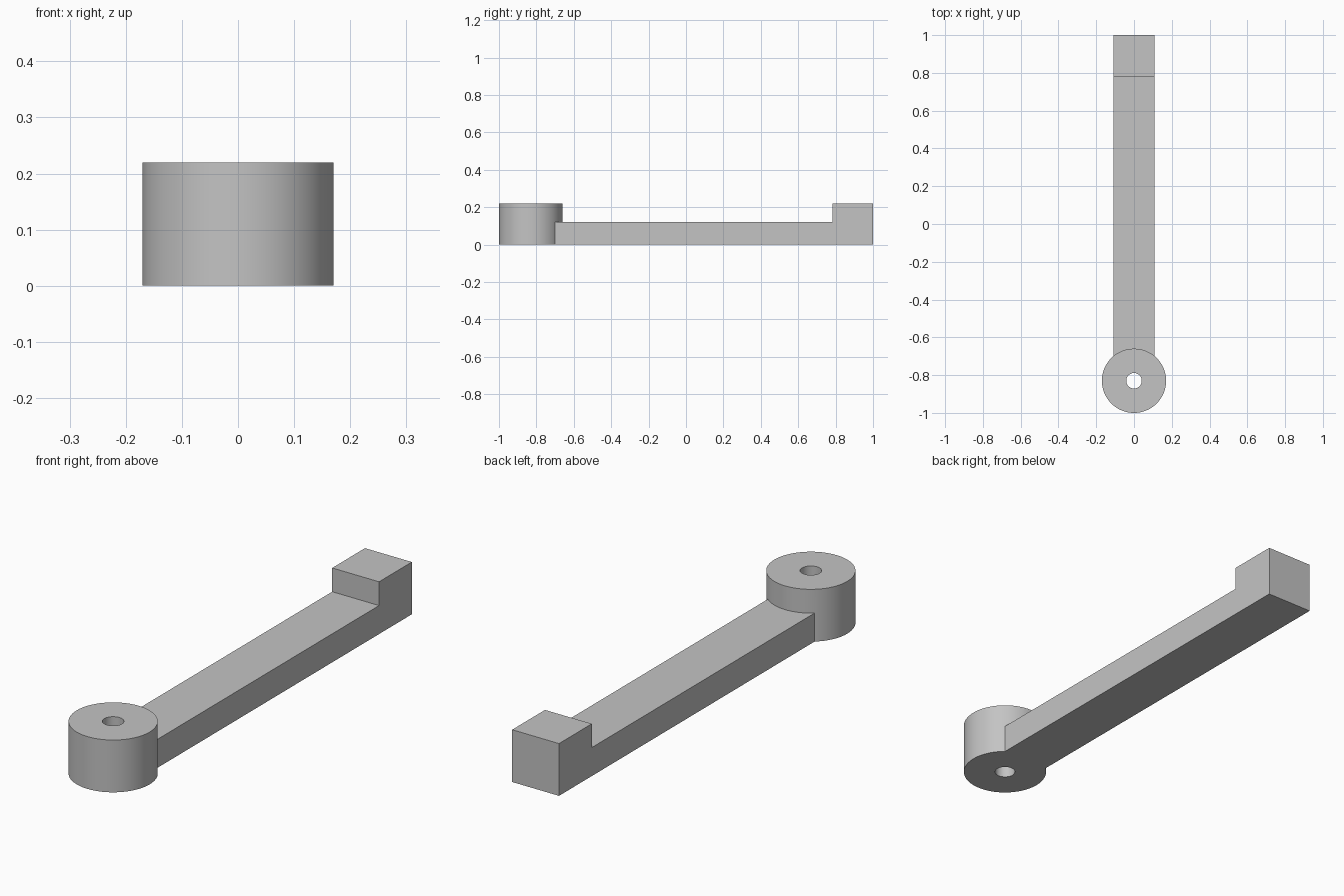
import bpy
import bmesh
import math

cube = bpy.data.objects.get("Cube")
if cube:
    bpy.data.objects.remove(cube, do_unlink=True)

HALF_WIDTH = 0.109
HUB_Y, HUB_RADIUS, HOLE_RADIUS = -0.83, 0.17, 0.041
ARM_TOP, TOP = 0.12, 0.22
BLOCK_Y = 0.782

grey = bpy.data.materials.new("plain grey")
grey.use_nodes = True
colour = (0.55, 0.55, 0.55, 1)
grey.diffuse_color = colour
grey.node_tree.nodes["Principled BSDF"].inputs["Base Color"].default_value = colour


def finish(name, bm):
    bmesh.ops.recalc_face_normals(bm, faces=bm.faces)
    mesh = bpy.data.meshes.new(name)
    bm.to_mesh(mesh)
    bm.free()
    mesh.materials.append(grey)
    obj = bpy.data.objects.new(name, mesh)
    bpy.context.collection.objects.link(obj)
    return obj


def extrude(name, outline, direction):
    """Solid made by sweeping a closed outline along a direction."""
    bm = bmesh.new()
    face = bm.faces.new([bm.verts.new(p) for p in outline])
    swept = bmesh.ops.extrude_face_region(bm, geom=[face])["geom"]
    verts = [v for v in swept if isinstance(v, bmesh.types.BMVert)]
    bmesh.ops.translate(bm, verts=verts, vec=direction)
    return finish(name, bm)


def cylinder(name, radius, bottom, top, sides=96):
    ring = [2 * math.pi * i / sides for i in range(sides)]
    outline = [(radius * math.cos(a), HUB_Y + radius * math.sin(a), bottom)
               for a in ring]
    return extrude(name, outline, (0, 0, top - bottom))


def combine(obj, tool, operation):
    """Apply a boolean and discard the tool object."""
    bpy.context.view_layer.objects.active = obj
    mod = obj.modifiers.new(operation.lower(), "BOOLEAN")
    mod.operation, mod.solver, mod.object = operation, "EXACT", tool
    bpy.ops.object.modifier_apply(modifier=mod.name)
    bpy.data.objects.remove(tool, do_unlink=True)


# Arm with the raised block at its far end, from a side profile
profile = [(HUB_Y, 0), (1, 0), (1, TOP), (BLOCK_Y, TOP),
           (BLOCK_Y, ARM_TOP), (HUB_Y, ARM_TOP)]
lever = extrude("lever_arm", [(-HALF_WIDTH, y, z) for y, z in profile],
                (2 * HALF_WIDTH, 0, 0))

# Round hub joined to the arm, then the pivot hole through both
combine(lever, cylinder("hub", HUB_RADIUS, 0, TOP), "UNION")
combine(lever, cylinder("pivot_hole", HOLE_RADIUS, -0.1, TOP + 0.1), "DIFFERENCE")

# Smooth round walls, crisp edges
bpy.ops.object.select_all(action="DESELECT")
lever.select_set(True)
bpy.context.view_layer.objects.active = lever
bpy.ops.object.shade_smooth_by_angle(angle=math.radians(30))
